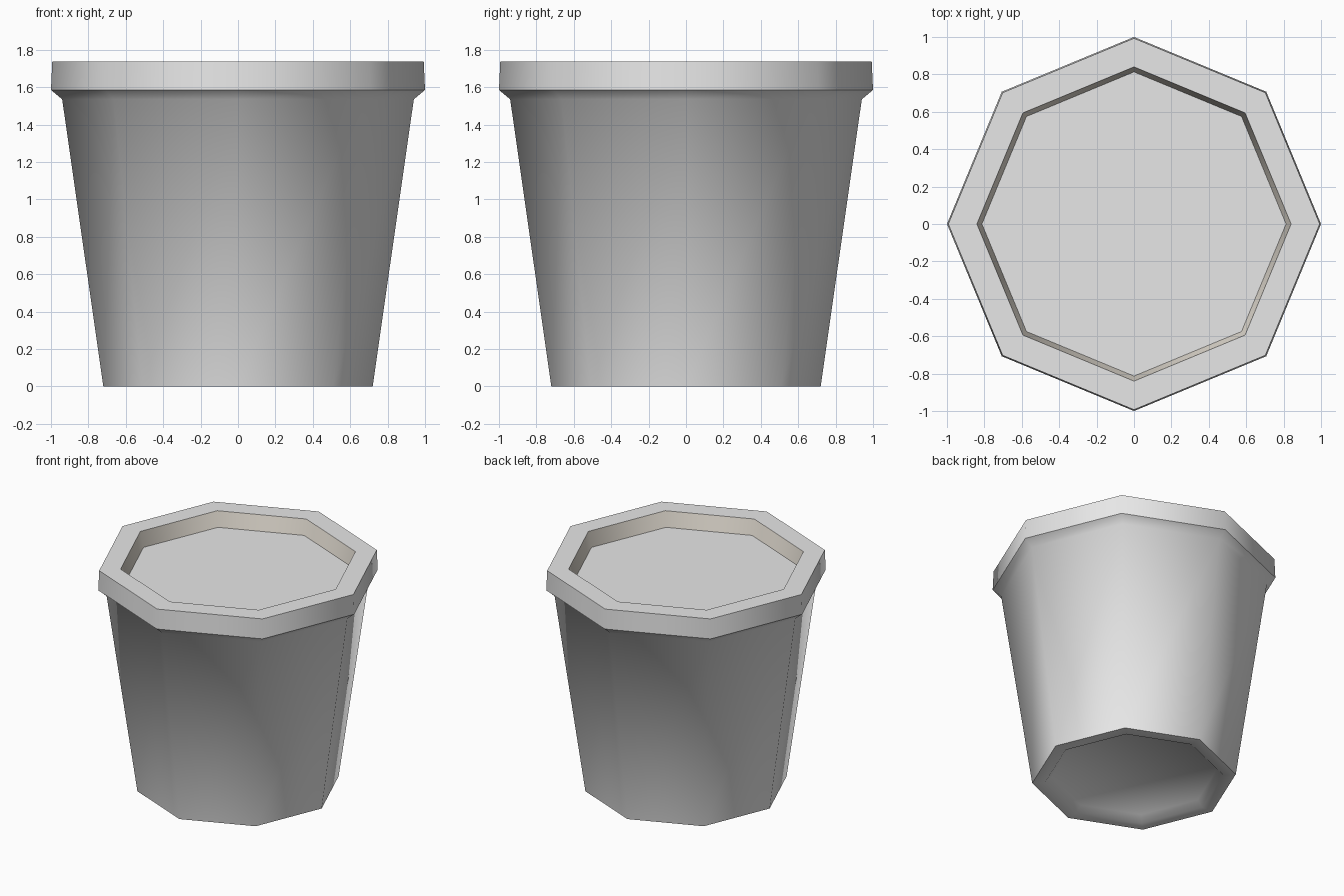
import bpy, bmesh, math

if "Cube" in bpy.data.objects:
    bpy.data.objects.remove(bpy.data.objects["Cube"])

SIDES = 8

def material(name, rgb):
    m = bpy.data.materials.new(name)
    m.diffuse_color = (*rgb, 1.0)
    m.use_nodes = True
    m.node_tree.nodes["Principled BSDF"].inputs["Base Color"].default_value = m.diffuse_color
    return m

grey = material("light_grey", (0.8, 0.8, 0.8))
warm = material("warm_inner_grey", (0.8, 0.75, 0.67))

def lathe(name, profile, mats, bands=(), cap_start=False, cap_end=False):
    """Loft octagons through (radius, height) points; bands give material per ring."""
    bm = bmesh.new()
    rings = []
    for r, z in profile:
        rings.append([bm.verts.new((r * math.cos(2 * math.pi * i / SIDES),
                                    r * math.sin(2 * math.pi * i / SIDES), z))
                      for i in range(SIDES)])
    for k, (a, b) in enumerate(zip(rings, rings[1:])):
        for i in range(SIDES):
            j = (i + 1) % SIDES
            f = bm.faces.new((a[i], a[j], b[j], b[i]))
            f.material_index = 1 if k in bands else 0
    if cap_start:
        bm.faces.new(rings[0][::-1])
    if cap_end:
        bm.faces.new(rings[-1])
    me = bpy.data.meshes.new(name)
    bm.to_mesh(me)
    bm.free()
    for m in mats:
        me.materials.append(m)
    ob = bpy.data.objects.new(name, me)
    bpy.context.collection.objects.link(ob)
    bpy.ops.object.select_all(action='DESELECT')
    bpy.context.view_layer.objects.active = ob
    ob.select_set(True)
    bpy.ops.object.shade_smooth_by_angle(angle=math.radians(50))
    return ob

# Pot: recessed base, tapered wall, flared rim, inner wall down to the fill
lathe("pot", [(0.585, 0.045), (0.63, 0.0), (0.72, 0.0), (0.94, 1.535),
              (1.0, 1.585), (0.993, 1.737), (0.84, 1.737), (0.813, 1.62)],
      [grey, warm], bands=(6,), cap_start=True)

# Flat fill surface inside the rim
lathe("soil", [(0.813, 1.62)], [grey], cap_end=True)
